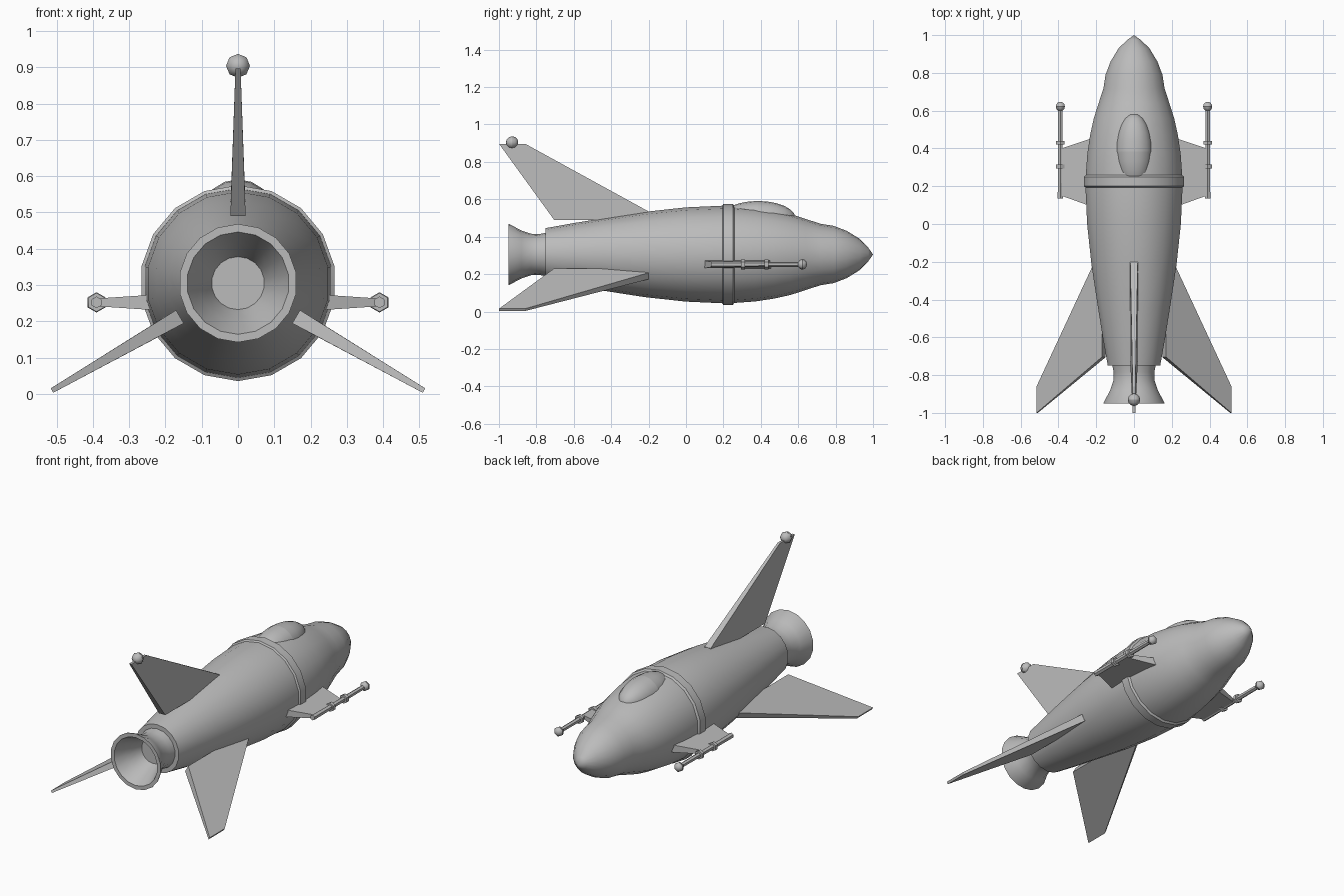
import bpy, bmesh, math

if "Cube" in bpy.data.objects:
    bpy.data.objects.remove(bpy.data.objects["Cube"])

AXIS_Z = 0.305   # height of the fuselage centreline

grey = bpy.data.materials.new("hull_grey")
grey.diffuse_color = (0.5, 0.5, 0.5, 1)
grey.use_nodes = True
grey.node_tree.nodes["Principled BSDF"].inputs["Base Color"].default_value = grey.diffuse_color


def finish(name, bm, smooth=None):
    bmesh.ops.recalc_face_normals(bm, faces=bm.faces)
    me = bpy.data.meshes.new(name)
    bm.to_mesh(me)
    bm.free()
    me.materials.append(grey)
    if smooth:
        me.shade_smooth()
        me.set_sharp_from_angle(angle=math.radians(smooth))
    ob = bpy.data.objects.new(name, me)
    bpy.context.collection.objects.link(ob)
    return ob


def lathe(name, profile, sides, x=0.0, z=AXIS_Z, smooth=35):
    """Spin (y, radius) points around a line parallel to y."""
    bm = bmesh.new()
    rings = []
    for y, r in profile:
        if r == 0:
            rings.append([bm.verts.new((x, y, z))] * sides)
        else:
            rings.append([bm.verts.new((x + r * math.sin(2 * math.pi * i / sides), y,
                                        z + r * math.cos(2 * math.pi * i / sides)))
                          for i in range(sides)])
    for a, b in zip(rings, rings[1:]):
        for i in range(sides):
            j = (i + 1) % sides
            bm.faces.new(list(dict.fromkeys((a[i], a[j], b[j], b[i]))))
    return finish(name, bm, smooth)


def blade(name, outline, angle, z):
    """Tapered plate: outline of (y, distance from axis, half thickness)."""
    a = math.radians(angle)
    s, c = math.sin(a), math.cos(a)
    bm = bmesh.new()
    sides = [[bm.verts.new((r * s + k * t * c, y, z + r * c - k * t * s))
              for y, r, t in outline] for k in (-1, 1)]
    bm.faces.new(sides[0])
    bm.faces.new(sides[1])
    n = len(outline)
    for i in range(n):
        j = (i + 1) % n
        bm.faces.new((sides[0][i], sides[0][j], sides[1][j], sides[1][i]))
    return finish(name, bm)


def ball(name, loc, scale, seg, rings, smooth=None):
    """Sphere with its poles along y."""
    prof = [(loc[1] - scale[1] * math.cos(math.pi * i / rings),
             math.sin(math.pi * i / rings) if 0 < i < rings else 0)
            for i in range(rings + 1)]
    ob = lathe(name, prof, seg, 0, 0, smooth)
    for v in ob.data.vertices:
        v.co.x = v.co.x * scale[0] + loc[0]
        v.co.z = v.co.z * scale[2] + loc[2]
    return ob


# Fuselage with pointed nose
lathe("fuselage", [(-0.75, 0), (-0.75, 0.141), (-0.6, 0.168), (-0.44, 0.194),
                   (-0.22, 0.228), (0, 0.252), (0.22, 0.262), (0.37, 0.251),
                   (0.47, 0.236), (0.56, 0.216), (0.64, 0.19), (0.72, 0.164),
                   (0.79, 0.153), (0.86, 0.126), (0.93, 0.083), (0.975, 0.036),
                   (1.0, 0)], 18, smooth=45)

# Raised band round the widest point
lathe("hull_band", [(0.19, 0.255), (0.2, 0.27), (0.25, 0.27), (0.265, 0.25)], 18)

# Hollow engine bell
lathe("engine_nozzle", [(-0.74, 0), (-0.74, 0.118), (-0.785, 0.109), (-0.83, 0.111),
                        (-0.88, 0.128), (-0.945, 0.163), (-0.95, 0.163),
                        (-0.95, 0.141), (-0.88, 0.109), (-0.82, 0.084),
                        (-0.79, 0.073), (-0.79, 0)], 18)

# Cockpit bubble
ball("cockpit_canopy", (0, 0.385, 0.5), (0.098, 0.2, 0.091), 16, 12, 60)

# Three tail fins
fin = [(-0.705, 0.185, 0.021), (-0.2, 0.185, 0.021), (-0.2, 0.23, 0.02),
       (-0.86, 0.592, 0.007), (-1.0, 0.592, 0.007)]
for name, angle in (("top_fin", 0), ("right_fin", 120), ("left_fin", -120)):
    blade(name, fin, angle, AXIS_Z)
ball("fin_tip_ball", (0, -0.93, 0.904), (0.033, 0.033, 0.033), 8, 6, 30)

# Side winglets carrying rods with collars and end balls
GUN_X, GUN_Z = 0.39, 0.252
wing = [(0.08, 0.19, 0.024), (0.465, 0.19, 0.024), (0.4, 0.385, 0.011), (0.15, 0.385, 0.011)]
for side, k in (("right", 1), ("left", -1)):
    blade(side + "_winglet", wing, 90 * k, GUN_Z)
    lathe(side + "_rod", [(0.135, 0), (0.135, 0.016), (0.62, 0.013), (0.62, 0)],
          6, GUN_X * k, GUN_Z)
    for n, y in enumerate((0.305, 0.43)):
        lathe(f"{side}_rod_collar_{n + 1}",
              [(y - 0.01, 0), (y - 0.01, 0.026), (y + 0.01, 0.026), (y + 0.01, 0)],
              6, GUN_X * k, GUN_Z)
    ball(side + "_rod_ball", (GUN_X * k, 0.622, GUN_Z), (0.028, 0.025, 0.028), 6, 6, 30)
